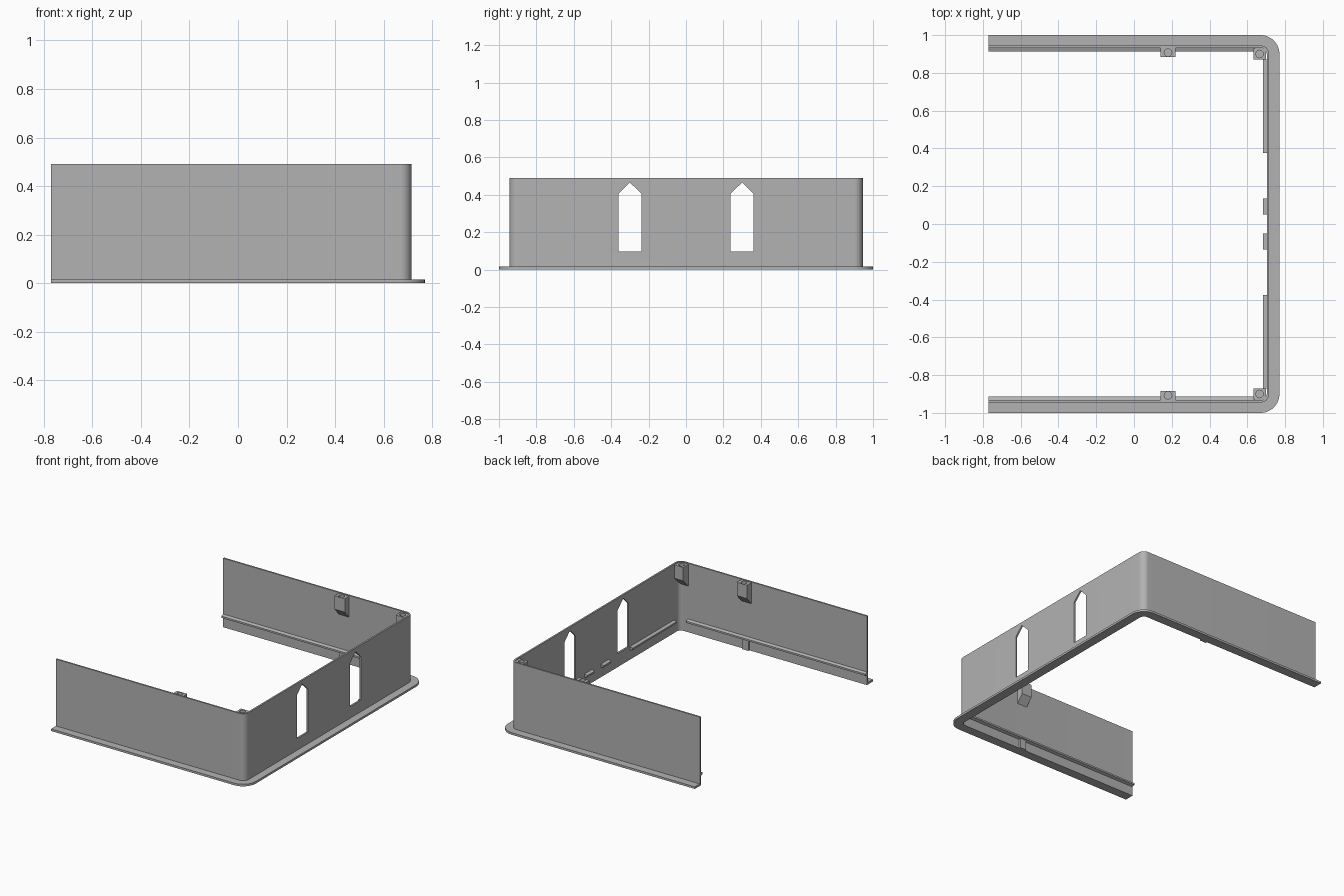
import bpy, bmesh, math
from mathutils import Vector

cube = bpy.data.objects.get("Cube")
if cube:
    bpy.data.objects.remove(cube, do_unlink=True)

grey = bpy.data.materials.new("plain grey")
grey.use_nodes = True
colour = (0.45, 0.45, 0.45, 1)
grey.diffuse_color = colour
grey.node_tree.nodes["Principled BSDF"].inputs["Base Color"].default_value = colour

END_X, CORNER_X, CORNER_Y, RADIUS = -0.77, 0.67, 0.9, 0.1
WALL_IN = 0.067      # inset of the inner wall face from the flange edge
TOP = 0.49


def finish(name, bm):
    bmesh.ops.recalc_face_normals(bm, faces=bm.faces)
    mesh = bpy.data.meshes.new(name)
    bm.to_mesh(mesh)
    bm.free()
    mesh.materials.append(grey)
    ob = bpy.data.objects.new(name, mesh)
    bpy.context.collection.objects.link(ob)
    return ob


def skin(name, rings):
    """Join equal closed rings of points into a capped solid."""
    bm = bmesh.new()
    rows = [[bm.verts.new(p) for p in ring] for ring in rings]
    n = len(rows[0])
    for a, b in zip(rows, rows[1:]):
        for i in range(n):
            j = (i + 1) % n
            bm.faces.new((a[i], a[j], b[j], b[i]))
    bm.faces.new(rows[0])
    bm.faces.new(rows[-1][::-1])
    return finish(name, bm)


def along_x(name, profile, x0, x1, side):
    """Prism of a (y, z) profile, mirrored to the given y side."""
    return skin(name, [[(x, side * y, z) for y, z in profile] for x in (x0, x1)])


def along_y(name, profile, y0, y1):
    return skin(name, [[(x, y, z) for x, z in profile] for y in (y0, y1)])


def cut(target, cutter):
    cutter.hide_render = True
    cutter.hide_viewport = True
    cutter.display_type = 'WIRE'
    mod = target.modifiers.new("cut", 'BOOLEAN')
    mod.operation = 'DIFFERENCE'
    mod.solver = 'EXACT'
    mod.object = cutter


def drill(target, x, y):
    bm = bmesh.new()
    bmesh.ops.create_cone(bm, cap_ends=True, segments=24, radius1=0.02, radius2=0.02, depth=0.2)
    bmesh.ops.translate(bm, verts=bm.verts, vec=Vector((x, y, TOP)))
    cut(target, finish(target.name + "_hole_cutter", bm))


# Three-sided wall with a flange, swept round two rounded corners
def station(x, y, nx, ny, profile):
    return [(x + nx * (RADIUS - d), y + ny * (RADIUS - d), z) for d, z in profile]


wall_profile = [(0, 0), (WALL_IN, 0), (WALL_IN, TOP), (0.055, TOP), (0.055, 0.015), (0, 0.015)]
steps = 12
rings = [station(END_X, -CORNER_Y, 0, -1, wall_profile)]
for side, start in ((-1, -math.pi / 2), (1, 0)):
    for i in range(steps + 1):
        a = start + i * math.pi / 2 / steps
        rings.append(station(CORNER_X, side * CORNER_Y, math.cos(a), math.sin(a), wall_profile))
rings.append(station(END_X, CORNER_Y, 0, 1, wall_profile))
wall = skin("wall_with_flange", rings)
bpy.context.view_layer.objects.active = wall
wall.select_set(True)
bpy.ops.object.shade_smooth_by_angle(angle=math.radians(30))
wall.select_set(False)

# Pointed windows in the end wall
for side, label in ((-1, "front"), (1, "back")):
    outline = [(0.237, 0.097), (0.36, 0.097), (0.36, 0.405), (0.3, 0.465), (0.237, 0.405)]
    cut(wall, along_x(label + "_window_cutter", outline, 0.6, 0.8, side))


# Snap ribs, foot blocks and screw bosses
def rib_profile(inner, depth=0.02):
    return [(inner + 0.004, 0.065), (inner - depth, 0.074),
            (inner - depth, 0.086), (inner + 0.004, 0.095)]


def boss_profile(outer, inner):
    return [(outer, 0.485), (inner, 0.485), (inner, 0.39), (outer, 0.33)]


side_in = CORNER_Y + RADIUS - WALL_IN
end_in = CORNER_X + RADIUS - WALL_IN
for side, label in ((-1, "front"), (1, "back")):
    along_x(label + "_side_rib", rib_profile(side_in), END_X, 0.64, side)
    for size, a, b in (("long", 0.375, 0.87), ("short", 0.05, 0.135)):
        along_y(f"{label}_{size}_end_rib", rib_profile(end_in), side * a, side * b)
    block = [(side_in + 0.004, 0), (side_in - 0.012, 0), (side_in - 0.012, 0.075), (side_in + 0.004, 0.075)]
    along_x(label + "_foot_block", block, 0.155, 0.205, side)
    boss = along_x(label + "_side_boss", boss_profile(0.938, 0.885), 0.14, 0.22, side)
    drill(boss, 0.18, side * 0.907)
    boss = along_x(label + "_corner_boss", boss_profile(0.93, 0.87), 0.632, 0.7, side)
    drill(boss, 0.665, side * 0.9)
